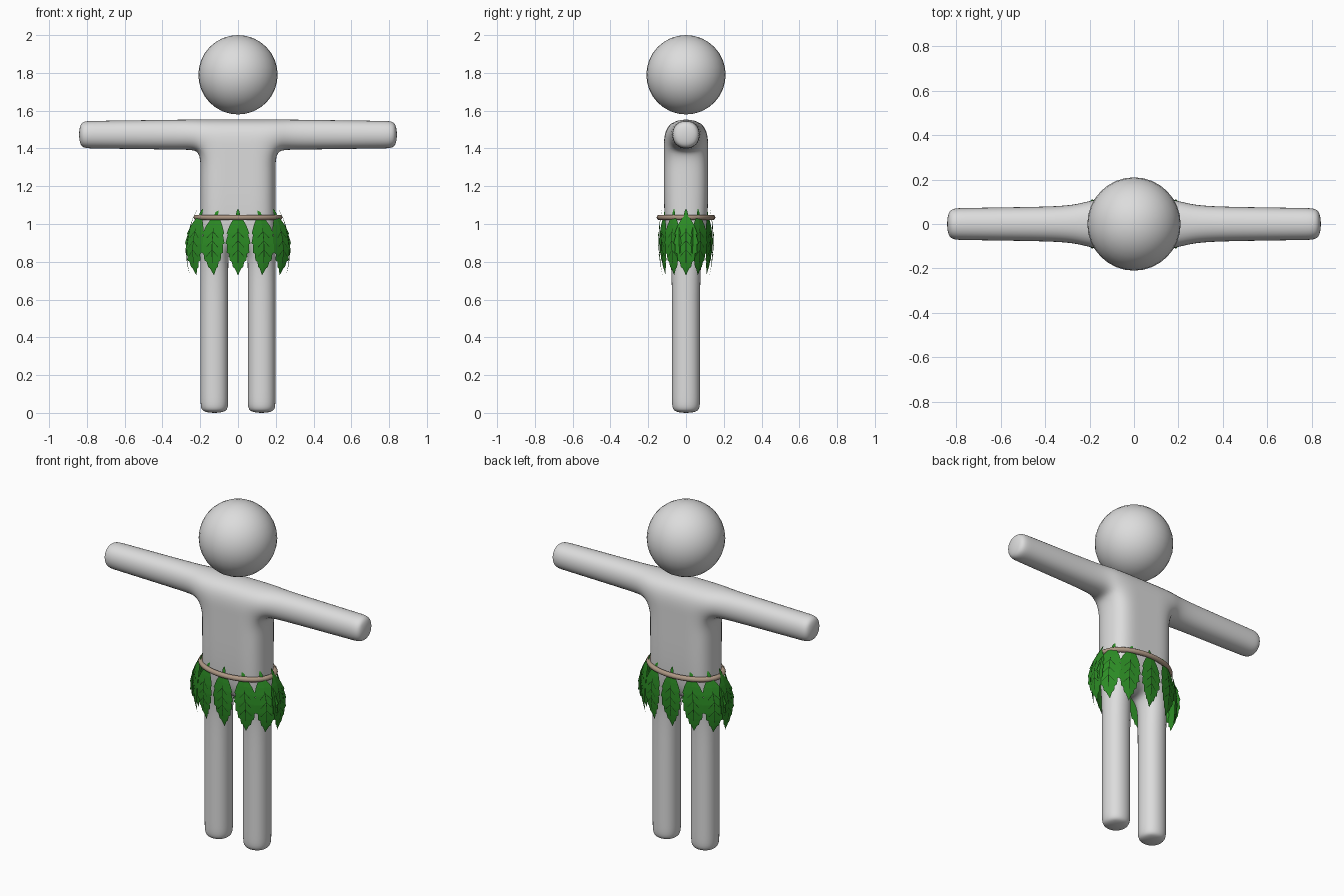
import bpy, bmesh, math
from mathutils import Vector

if "Cube" in bpy.data.objects:
    bpy.data.objects.remove(bpy.data.objects["Cube"])


def material(name, rgb):
    m = bpy.data.materials.new(name)
    m.diffuse_color = (*rgb, 1)
    m.use_nodes = True
    m.node_tree.nodes["Principled BSDF"].inputs["Base Color"].default_value = m.diffuse_color
    return m


GREY = material("body grey", (0.72, 0.72, 0.72))
GREEN = material("leaf green", (0.025, 0.26, 0.018))
DARK = material("vein dark green", (0.006, 0.035, 0.005))
ROPE = material("rope tan", (0.42, 0.31, 0.23))


def finish(bm, name, mats, smooth=True):
    for f in bm.faces:
        f.smooth = smooth
    me = bpy.data.meshes.new(name)
    bm.to_mesh(me)
    bm.free()
    ob = bpy.data.objects.new(name, me)
    bpy.context.collection.objects.link(ob)
    for m in mats:
        me.materials.append(m)
    return ob


# Head: floating ball
bm = bmesh.new()
bmesh.ops.create_uvsphere(bm, u_segments=32, v_segments=16, radius=0.21)
finish(bm, "head", [GREY]).location = (0, 0, 1.79)

# Body: half cage of cells in the xz plane, mirrored and subdivided
XS = [0, 0.045, 0.205, 0.27, 0.55, 0.785, 0.846]
ZS = [-0.004, 0.05, 0.45, 0.78, 0.86, 1.05, 1.28, 1.385, 1.56]
cells = {(1, r) for r in range(4)}                            # leg
cells |= {(c, r) for c in range(2) for r in range(4, 8)}      # torso
cells |= {(c, 7) for c in range(2, 6)}                        # arm


def cage_point(c, r, side):
    x, z = XS[c], ZS[r]
    if c > 2:                                   # arm narrows to the hand
        k = (x - 0.27) / 0.576
        z = 1.473 + (0.087 - 0.009 * k) * (1 if r == 8 else -1)
        d = 0.087 - 0.01 * k
    elif r < 4:
        d = 0.081
    else:
        d = 0.1 if r == 4 else 0.117
    return x, side * d, z


bm = bmesh.new()
verts = {}


def cv(c, r, s):
    if (c, r, s) not in verts:
        verts[c, r, s] = bm.verts.new(cage_point(c, r, s))
    return verts[c, r, s]


for c, r in cells:
    ring = [(c, r), (c + 1, r), (c + 1, r + 1), (c, r + 1)]
    for s in (-1, 1):
        bm.faces.new([cv(*p, s) for p in ring])
    around = [(c, r - 1), (c + 1, r), (c, r + 1), (c - 1, r)]
    for i, n in enumerate(around):
        p, q = ring[i], ring[(i + 1) % 4]
        if n not in cells and not (p[0] == q[0] == 0):
            bm.faces.new([cv(*p, -1), cv(*q, -1), cv(*q, 1), cv(*p, 1)])
bmesh.ops.recalc_face_normals(bm, faces=bm.faces)
body = finish(bm, "body", [GREY])
mirror = body.modifiers.new("mirror", 'MIRROR')
mirror.use_clip = True
sub = body.modifiers.new("subdivision", 'SUBSURF')
sub.levels = sub.render_levels = 3

# Belt: oval rope ring
bm = bmesh.new()
N, M = 48, 10
rings = []
for i in range(N):
    a = 2 * math.pi * i / N
    centre = Vector((0.221 * math.cos(a), 0.141 * math.sin(a), 1.035))
    out = Vector((math.cos(a) / 0.221, math.sin(a) / 0.141, 0)).normalized()
    rings.append([bm.verts.new(centre + 0.0145 * (out * math.cos(b) + Vector((0, 0, math.sin(b)))))
                  for b in (2 * math.pi * j / M for j in range(M))])
for i in range(N):
    p, q = rings[i], rings[(i + 1) % N]
    for j in range(M):
        k = (j + 1) % M
        bm.faces.new((p[j], q[j], q[k], p[k]))
bmesh.ops.recalc_face_normals(bm, faces=bm.faces)
finish(bm, "belt", [ROPE])

# Leaf half-outline from stem (t = 0) to tip (t = 1), with teeth
OUTLINE = [(0, 0.002), (0.05, 0.009), (0.11, 0.01), (0.16, 0.026), (0.25, 0.044),
           (0.37, 0.06), (0.39, 0.054), (0.52, 0.066), (0.54, 0.057), (0.66, 0.06),
           (0.68, 0.048), (0.78, 0.045), (0.80, 0.033), (0.88, 0.027), (0.90, 0.017), (1, 0.001)]


def bow(t, a, b, c):
    """Curve through a at the stem, b in the middle and c at the tip."""
    return a * (1 - t) * (1 - 2 * t) + 4 * b * t * (1 - t) + c * t * (2 * t - 1)


def make_leaf(angle, index):
    s, c = math.sin(angle), math.cos(angle)
    out = Vector((s / 0.27, -c / 0.145, 0)).normalized()
    tangent = Vector((-out.y, out.x, 0))

    def point(t, w, lift=0.0):
        base = Vector((bow(t, 0.215, 0.272, 0.255) * s, -bow(t, 0.127, 0.146, 0.125) * c, 1.08 - 0.35 * t))
        return base + tangent * w + out * (lift - 0.08 * abs(w))

    bm = bmesh.new()
    rows = [[bm.verts.new(point(t, k * w)) for k in (-1, 0, 1)] for t, w in OUTLINE]
    for p, q in zip(rows, rows[1:]):
        for k in (0, 1):
            bm.faces.new((p[k], q[k], q[k + 1], p[k + 1]))

    # Veins: thin raised strips, a midrib and three pairs of branches
    def vein(t0, w0, t1, w1, half):
        d = Vector((w1 - w0, -0.35 * (t1 - t0))).normalized() * half
        steps = 4
        pts = []
        for i in range(steps + 1):
            f = i / steps
            t, w = t0 + (t1 - t0) * f, w0 + (w1 - w0) * f
            pts.append([bm.verts.new(point(t - k * d.x / 0.35, w - k * d.y, 0.003)) for k in (-1, 1)])
        for p, q in zip(pts, pts[1:]):
            bm.faces.new((p[0], q[0], q[1], p[1])).material_index = 1

    vein(0.3, 0, 0.82, 0, 0.0018)
    for t in (0.34, 0.48, 0.62):
        for k in (-1, 1):
            vein(t, 0, t + 0.1, k * 0.032, 0.0013)
    for f in bm.faces:
        f.normal_update()
        if f.normal.dot(out) < 0:
            f.normal_flip()
    finish(bm, f"skirt_leaf_{index}", [GREEN, DARK], smooth=False)


# Skirt: twelve leaves around the waist
for i in range(12):
    make_leaf(math.radians(30 * i), i + 1)
